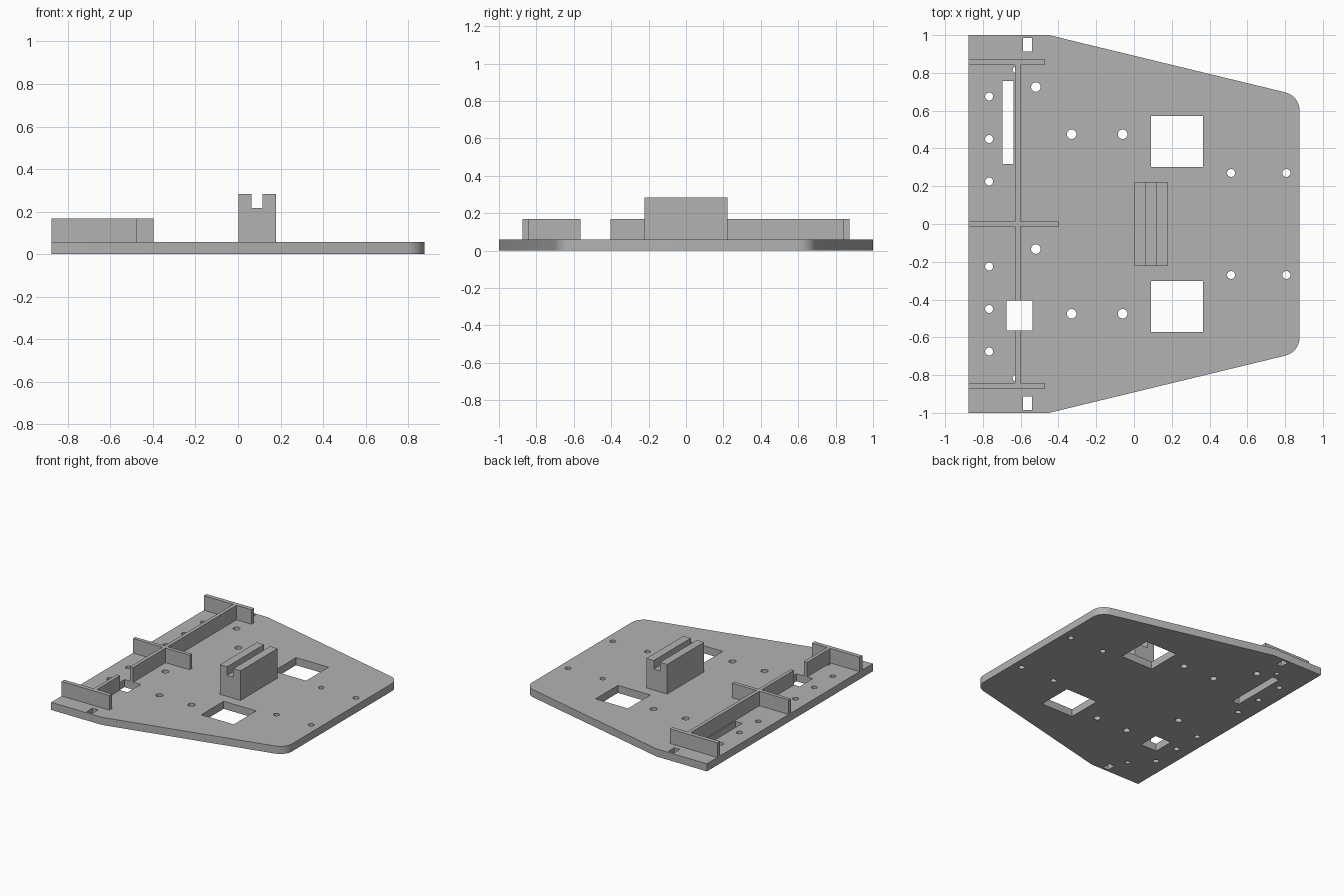
import bpy, bmesh, math

if "Cube" in bpy.data.objects:
    bpy.data.objects.remove(bpy.data.objects["Cube"])

grey = bpy.data.materials.new("plain grey")
grey.diffuse_color = (0.45, 0.45, 0.45, 1)
grey.use_nodes = True
grey.node_tree.nodes["Principled BSDF"].inputs["Base Color"].default_value = grey.diffuse_color

X, T, WALL, BLOCK = 0.877, 0.058, 0.169, 0.284   # half width, plate / wall / block tops


def rect(x0, x1, y0, y1):
    return [(x0, y0), (x1, y0), (x1, y1), (x0, y1)]


def arc(cx, cy, r, a0, a1, n):
    return [(cx + r * math.cos(a0 + (a1 - a0) * i / n),
             cy + r * math.sin(a0 + (a1 - a0) * i / n)) for i in range(n + 1)]


def circle(cx, cy, r):
    return arc(cx, cy, r, 0, 2 * math.pi, 32)[:-1]


def flip(pts):
    return [(x, -y) for x, y in reversed(pts)]


def slab(name, loops, z0, z1):
    """Extrude an outline (first loop) with holes (other loops) from z0 to z1."""
    cu = bpy.data.curves.new(name, 'CURVE')
    cu.dimensions = '2D'
    cu.fill_mode = 'BOTH'
    cu.extrude = (z1 - z0) / 2
    for pts in loops:
        sp = cu.splines.new('POLY')
        sp.points.add(len(pts) - 1)
        for p, (x, y) in zip(sp.points, pts):
            p.co = (x, y, 0, 1)
        sp.use_cyclic_u = True
    ob = bpy.data.objects.new(name, cu)
    bpy.context.collection.objects.link(ob)
    ob.location.z = (z0 + z1) / 2
    bpy.ops.object.select_all(action='DESELECT')
    ob.select_set(True)
    bpy.context.view_layer.objects.active = ob
    bpy.ops.object.convert(target='MESH')
    ob = bpy.context.object
    bm = bmesh.new()
    bm.from_mesh(ob.data)
    bmesh.ops.remove_doubles(bm, verts=bm.verts, dist=1e-5)
    bmesh.ops.recalc_face_normals(bm, faces=bm.faces)
    bm.to_mesh(ob.data)
    bm.free()
    ob.data.materials.clear()
    ob.data.materials.append(grey)
    bpy.ops.object.shade_smooth_by_angle(angle=math.radians(30))
    return ob


# Base plate outline: straight back, tapered sides, rounded nose corners
R = 0.10
tilt = math.atan2(0.303, 1.245)
upper = arc(X - R, 0.60, R, 0, math.pi / 2 - tilt, 12) + [(-0.45, 1), (-X, 1)]
outline = upper + flip(upper)

# Holes mirrored front to back
holes = []
half = [rect(0.09, 0.364, 0.301, 0.571), rect(-0.588, -0.541, 0.914, 0.984)]
half += [circle(-0.767, y, 0.021) for y in (0.225, 0.45, 0.675)]
half += [circle(x, 0.475, 0.025) for x in (-0.33, -0.06)]
half += [circle(x, 0.27, 0.021) for x in (0.514, 0.807)]
half += [circle(-0.625, 0.816, 0.017)]
for h in half:
    holes += [h, flip(h)]
# Holes on one side only
holes += [circle(-0.52, 0.725, 0.025), circle(-0.52, -0.133, 0.025),
          rect(-0.697, -0.638, 0.317, 0.758), rect(-0.676, -0.538, -0.563, -0.404)]
slab("base_plate", [outline] + holes, 0, T)

# Cross ribs
for name, y, hw, x1 in (("back_rib", 0.857, 0.016, -0.475),
                        ("middle_rib", 0, 0.014, -0.397),
                        ("front_rib", -0.857, 0.016, -0.475)):
    slab(name, [rect(-X, x1, y - hw, y + hw)], T, WALL)

# Long spine wall, interrupted by the middle rib and the square opening
for i, (y0, y1) in enumerate(((0.014, 0.841), (-0.404, -0.014), (-0.841, -0.563))):
    slab(f"spine_wall_{i + 1}", [rect(-0.629, -0.602, y0, y1)], T, WALL)

# Slotted block: profile in x-z extruded along y
block = slab("slotted_block", [[(0.003, T), (0.178, T), (0.178, BLOCK), (0.116, BLOCK),
             (0.116, 0.218), (0.064, 0.218), (0.064, BLOCK), (0.003, BLOCK)]], -0.223, 0.223)
block.rotation_euler.x = math.pi / 2
